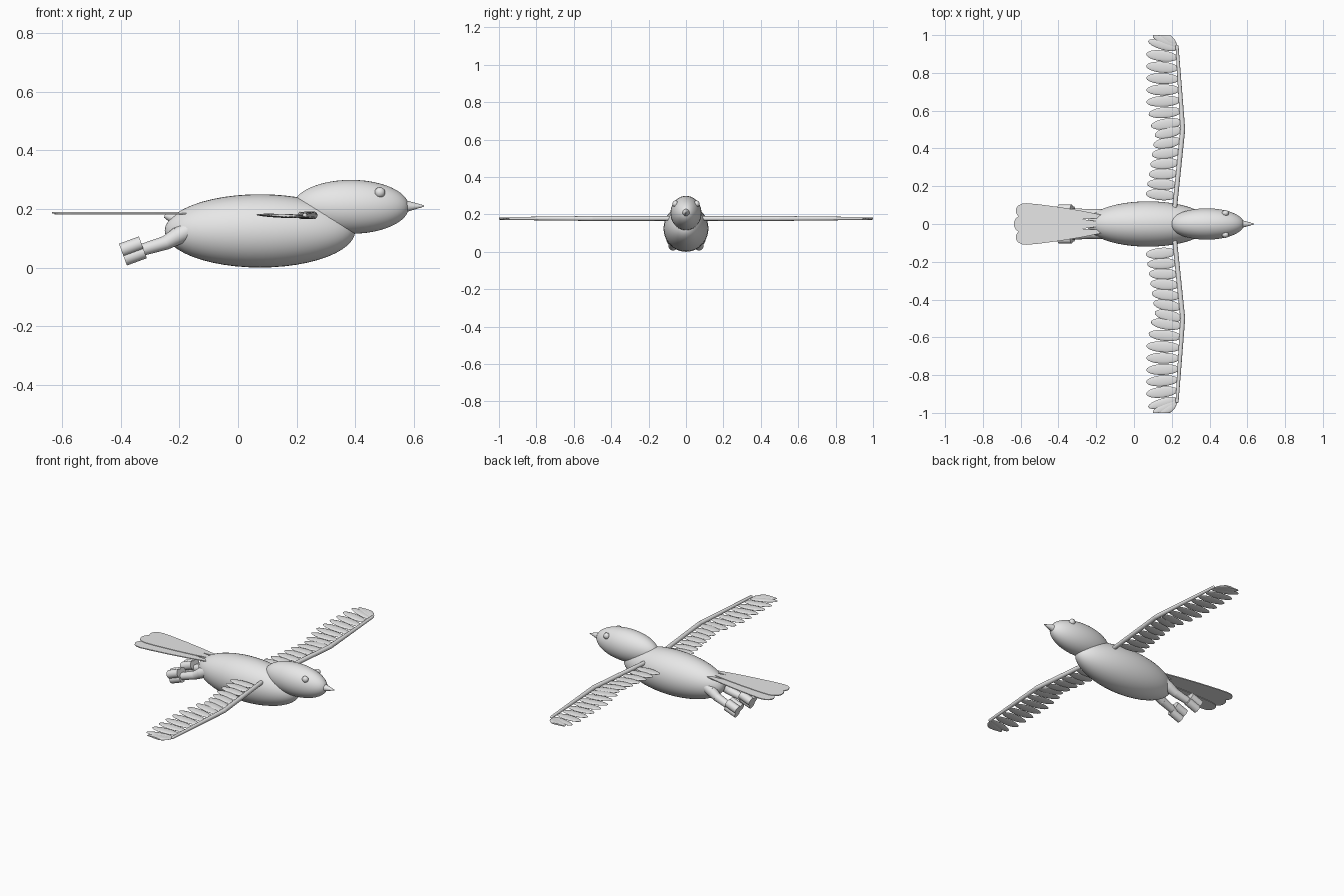
import bpy, bmesh
from math import radians, sin, cos, pi
from mathutils import Vector, Matrix

if "Cube" in bpy.data.objects:
    bpy.data.objects.remove(bpy.data.objects["Cube"])

GREY = (0.8, 0.8, 0.8, 1)
mat = bpy.data.materials.new("plain grey")
mat.use_nodes = True
mat.diffuse_color = GREY
mat.node_tree.nodes["Principled BSDF"].inputs["Base Color"].default_value = GREY


def finish(name, bm, smooth=True):
    bmesh.ops.recalc_face_normals(bm, faces=bm.faces)
    me = bpy.data.meshes.new(name)
    bm.to_mesh(me)
    bm.free()
    me.materials.append(mat)
    ob = bpy.data.objects.new(name, me)
    bpy.context.collection.objects.link(ob)
    if smooth:
        bpy.ops.object.select_all(action='DESELECT')
        ob.select_set(True)
        bpy.context.view_layer.objects.active = ob
        bpy.ops.object.shade_smooth_by_angle(angle=radians(40))
    return ob


def add_ellipsoid(bm, centre, radii, rot=None, seg=32, rings=16):
    # poles lie along the local x axis
    m = Matrix.Translation(centre) @ (rot or Matrix()) @ Matrix.Diagonal((*radii, 1))
    m = m @ Matrix.Rotation(pi / 2, 4, 'Y')
    bmesh.ops.create_uvsphere(bm, u_segments=seg, v_segments=rings, radius=1, matrix=m)


def add_cone(bm, a, b, r1, r2, seg=20):
    a, b = Vector(a), Vector(b)
    d = b - a
    m = Matrix.Translation((a + b) / 2) @ d.to_track_quat('Z', 'Y').to_matrix().to_4x4()
    bmesh.ops.create_cone(bm, cap_ends=True, segments=seg, radius1=r1, radius2=r2,
                          depth=d.length, matrix=m)


def add_limb(bm, points, radii):
    # tapered segments with round joints
    for i in range(len(points) - 1):
        add_cone(bm, points[i], points[i + 1], radii[i], radii[i + 1])
    for p, r in zip(points, radii):
        add_ellipsoid(bm, p, (r, r, r), seg=20, rings=10)


def ellipsoid(name, centre, radii, **kw):
    bm = bmesh.new()
    add_ellipsoid(bm, centre, radii, **kw)
    return finish(name, bm)


# Torso, head and beak
ellipsoid("body", (0.075, 0, 0.125), (0.325, 0.12, 0.125), seg=40, rings=24)
ellipsoid("head", (0.385, 0, 0.207), (0.198, 0.083, 0.092), seg=40, rings=24)
bm = bmesh.new()
add_cone(bm, (0.55, 0, 0.209), (0.635, 0, 0.21), 0.027, 0.002)
finish("beak", bm)

# Flared rump that carries the tail
bm = bmesh.new()
add_cone(bm, (-0.16, 0, 0.15), (-0.25, 0, 0.178), 0.045, 0.008)
finish("rump", bm)


# Tail: three thin overlapping paddle feathers
def tail_feather(name, root, tip, width, z):
    root, tip = Vector(root), Vector(tip)
    axis = tip - root
    side = Vector((-axis.y, axis.x)).normalized()
    profile = [(0, 0.2), (0.25, 0.55), (0.5, 0.8), (0.75, 0.97), (0.88, 1),
               (0.94, 0.88), (0.98, 0.6), (1, 0.2)]
    outline = [root + axis * t + side * w * width for t, w in profile]
    outline += [root + axis * t - side * w * width for t, w in reversed(profile)]
    bm = bmesh.new()
    face = bm.faces.new([bm.verts.new((p.x, p.y, z)) for p in outline])
    up = bmesh.ops.extrude_face_region(bm, geom=[face])
    verts = [v for v in up["geom"] if isinstance(v, bmesh.types.BMVert)]
    bmesh.ops.translate(bm, verts=verts, vec=(0, 0, 0.005))
    finish(name, bm, False)


tail_feather("tail_feather_middle", (-0.17, 0), (-0.635, 0), 0.05, 0.184)
for side, label in ((1, "left"), (-1, "right")):
    tail_feather("tail_feather_" + label, (-0.17, 0.04 * side), (-0.625, 0.072 * side),
                 0.042, 0.181)

    # Eye
    ellipsoid("eye_" + label, (0.484, 0.057 * side, 0.256), (0.018, 0.016, 0.018),
              seg=20, rings=12)

    # Wing bone
    shoulder, wrist, end = [Vector((x, y * side, 0.178)) for x, y in
                            ((0.212, 0.05), (0.258, 0.5), (0.228, 0.94))]
    bm = bmesh.new()
    add_limb(bm, [shoulder, wrist, end], [0.012, 0.013, 0.008])
    finish("wing_bone_" + label, bm)

    # Wing feathers: an inner row, an outer row, and a fan at the tip
    feathers = []
    for i in range(7):
        y = 0.155 + i * 0.055
        feathers.append((y, 0.062 + 0.008 * i, 5 - 3 * i))
    for i in range(7):
        y = 0.53 + i * 0.06
        feathers.append((y, 0.09 - 0.025 * min(1, i / 2), -8 + 2.5 * i))
    feathers += [(0.925, 0.075, 16), (0.94, 0.1, 25), (0.95, 0.125, 35)]
    bm = bmesh.new()
    for y, tip_x, angle in feathers:
        y0 = min(y, 0.945)
        if y0 < 0.5:
            x0 = 0.212 + (y0 - 0.05) / 0.45 * 0.046
        else:
            x0 = 0.258 - (y0 - 0.5) / 0.44 * 0.03
        a = radians(angle)
        dx = x0 - tip_x
        dy = dx * sin(a) / cos(a)
        # feather stays centred on its slot except in the fan
        shift = 0 if angle > 15 else -dy / 2
        centre = ((x0 + tip_x) / 2, (y0 + shift + dy / 2) * side, 0.176)
        rot = Matrix.Rotation(-a * side, 4, 'Z') @ Matrix.Rotation(radians(3), 4, 'Y')
        length = dx / cos(a) / 2
        if angle > 30:
            length *= 0.9
        add_ellipsoid(bm, centre, (length, 0.029 if angle < 15 else 0.024, 0.006),
                      rot, seg=16, rings=12)
    # keep the fan exactly within the span
    for v in bm.verts:
        v.co.y = max(-1, min(1, v.co.y))
    finish("wing_feathers_" + label, bm)

    # Bent leg trailing backwards
    bm = bmesh.new()
    add_limb(bm, [(-0.15, 0.045 * side, 0.135), (-0.205, 0.05 * side, 0.108),
                  (-0.245, 0.055 * side, 0.085), (-0.335, 0.064 * side, 0.058)],
             [0.032, 0.03, 0.024, 0.02])
    finish("leg_" + label, bm)

    # Foot: three short blunt toes parallel to the shin
    bm = bmesh.new()
    along = Vector((-0.068, 0, -0.025))
    for x, y, z in ((-0.319, 0.07, 0.054), (-0.33, 0.048, 0.084), (-0.33, 0.08, 0.084)):
        start = Vector((x, y * side, z))
        add_cone(bm, start, start + along, 0.0235, 0.0235)
    finish("foot_" + label, bm)
